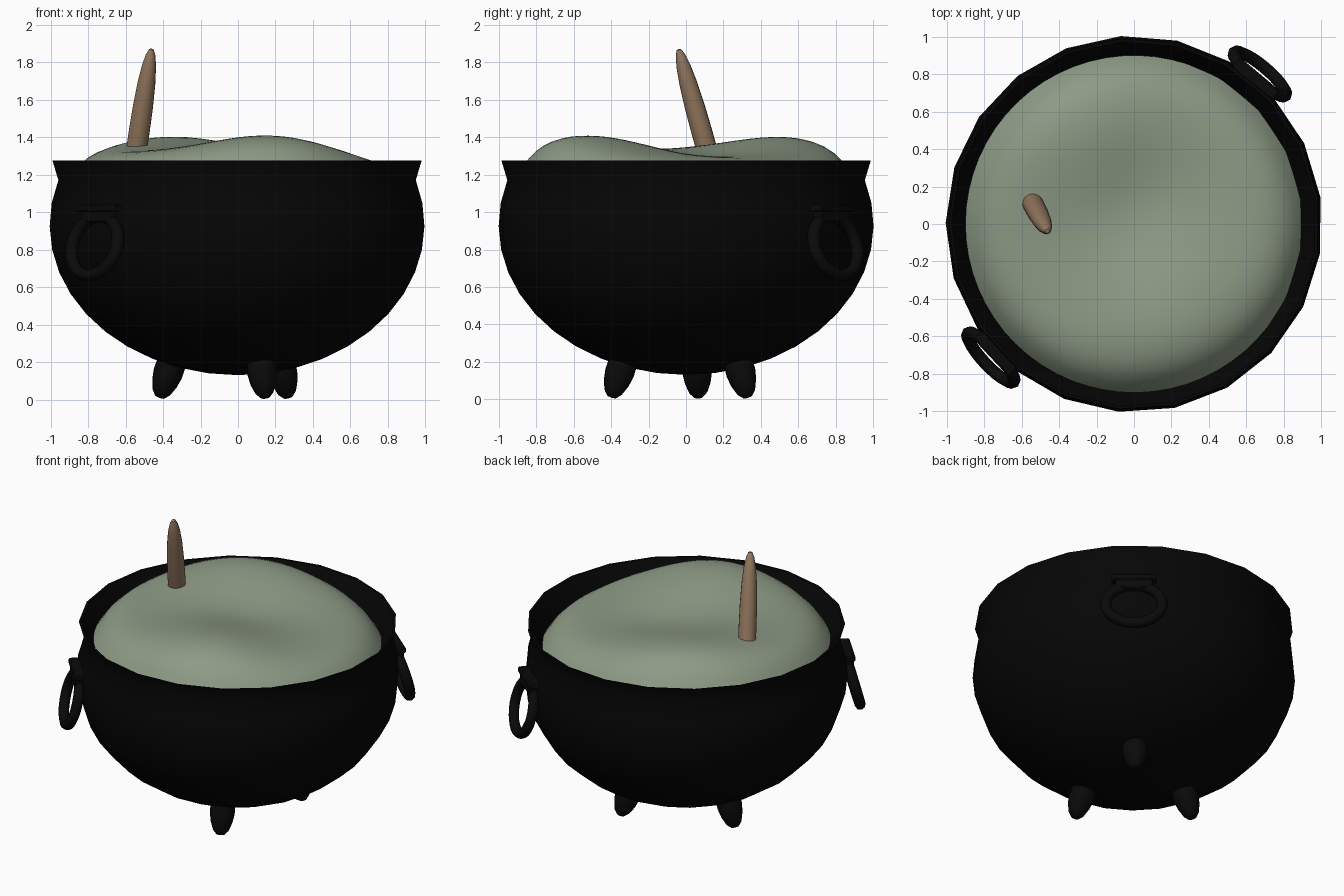
import bpy, bmesh, math
from mathutils import Vector, Matrix

cube = bpy.data.objects.get("Cube")
if cube:
    bpy.data.objects.remove(cube, do_unlink=True)


def material(name, rgb):
    mat = bpy.data.materials.new(name)
    mat.use_nodes = True
    mat.diffuse_color = (*rgb, 1)
    bsdf = mat.node_tree.nodes["Principled BSDF"]
    bsdf.inputs["Base Color"].default_value = (*rgb, 1)
    bsdf.inputs["Roughness"].default_value = 0.8
    return mat


IRON = material("black iron", (0.0018, 0.0018, 0.0018))
FITTING = material("dark iron fitting", (0.003, 0.003, 0.003))
BREW = material("grey green brew", (0.27, 0.33, 0.24))
WOOD = material("brown wood", (0.3, 0.19, 0.115))


def finish(bm, name, mat, matrix=Matrix(), angle=40):
    bmesh.ops.recalc_face_normals(bm, faces=bm.faces)
    mesh = bpy.data.meshes.new(name)
    bm.to_mesh(mesh)
    bm.free()
    mesh.materials.append(mat)
    obj = bpy.data.objects.new(name, mesh)
    bpy.context.collection.objects.link(obj)
    obj.matrix_world = matrix
    bpy.ops.object.select_all(action="DESELECT")
    obj.select_set(True)
    bpy.context.view_layer.objects.active = obj
    bpy.ops.object.shade_smooth_by_angle(angle=math.radians(angle))
    return obj


def lathe(profile, sides, phase=0.0):
    """Revolve (radius, height) points about z; zero radius closes an end."""
    bm = bmesh.new()
    rings = []
    for r, z in profile:
        if r == 0:
            rings.append([bm.verts.new((0, 0, z))] * sides)
        else:
            angles = [phase + math.tau * i / sides for i in range(sides)]
            rings.append([bm.verts.new((r * math.cos(a), r * math.sin(a), z)) for a in angles])
    for low, high in zip(rings, rings[1:]):
        for i in range(sides):
            j = (i + 1) % sides
            corners = dict.fromkeys((low[i], low[j], high[j], high[i]))
            bm.faces.new(list(corners))
    return bm


def along(start, end):
    """Place a lathe so its z axis runs from start towards end."""
    start, end = Vector(start), Vector(end)
    return Matrix.Translation(start) @ (end - start).to_track_quat("Z", "Y").to_matrix().to_4x4()


# Pot: ellipsoid belly up to the neck, flared sharp lip and sloping inner wall
SIDES, PHASE = 21, math.radians(8.2)
belly = [math.radians(-90 + 107.5 * i / 12) for i in range(1, 13)]
pot = [(0, 0.13)] + [(1.005 * math.cos(a), 0.93 + 0.8 * math.sin(a)) for a in belly]
pot += [(0.99, 1.275), (0.975, 1.275), (0.915, 1.17), (0.885, 1.08)]
finish(lathe(pot, SIDES, PHASE), "pot", IRON)


# Brew: flat-topped dome with two swells and a dip between them
def swell(v, x, y, height, spread):
    return height * math.exp(-((v.x - x) ** 2 + (v.y - y) ** 2) / spread)


brew = lathe([(0.9 * i / 20, 0) for i in range(21)], SIDES * 3, PHASE)
for v in brew.verts:
    r = v.co.xy.length / 0.9
    v.co.z = 1.14 + 0.16 * (1 - r ** 10) - 0.03 * v.co.x
    v.co.z += (swell(v.co, 0.18, -0.55, 0.115, 0.22) + swell(v.co, -0.32, 0.52, 0.097, 0.26)
               + swell(v.co, 0.03, 0.12, -0.035, 0.1))
finish(brew, "brew", BREW, angle=60)

# Stirring stick leaning out of the brew
stick = [(0, 0), (0.055, 0), (0.056, 0.15), (0.054, 0.3), (0.048, 0.43),
         (0.038, 0.53), (0.026, 0.59), (0.013, 0.622), (0, 0.627)]
finish(lathe(stick, 16), "stirring_stick", WOOD,
       along((-0.55, 0.128, 1.275), (-0.46, -0.042, 1.88)))

# Three stubby pointed feet, splayed outwards
foot = [(0, 0), (0.025, 0.004), (0.05, 0.032), (0.07, 0.085), (0.08, 0.14), (0.078, 0.25)]
for name, deg in (("front_foot", -70), ("back_foot", 51), ("side_foot", 171)):
    c, s = math.cos(math.radians(deg)), math.sin(math.radians(deg))
    finish(lathe(foot, 12), name, FITTING,
           along((0.425 * c, 0.425 * s, 0.008), (0.34 * c, 0.34 * s, 0.25)))


def box(bm, size, centre):
    made = bmesh.ops.create_cube(bm, size=1)["verts"]
    bmesh.ops.scale(bm, vec=size, verts=made)
    bmesh.ops.translate(bm, vec=centre, verts=made)


# Two hanging ring handles, each on a bracket
for side, deg in (("left", 50), ("right", 223)):
    turn = Matrix.Rotation(math.radians(deg), 4, "Z")
    bracket = bmesh.new()
    box(bracket, (0.1, 0.28, 0.04), (0.995, 0, 1.02))
    box(bracket, (0.09, 0.23, 0.06), (0.995, 0, 0.975))
    bmesh.ops.bevel(bracket, geom=bracket.edges[:], offset=0.008, segments=1, affect="EDGES")
    finish(bracket, side + "_bracket", FITTING, turn)

    tube = [(0.172 + 0.034 * math.cos(math.tau * i / 8), 0.034 * math.sin(math.tau * i / 8))
            for i in range(9)]
    ring = lathe(tube, 24)
    bmesh.ops.remove_doubles(ring, verts=ring.verts, dist=0.0001)
    bmesh.ops.scale(ring, vec=(0.95, 1.03, 1), verts=ring.verts)
    hang = Matrix.Translation((1.045, 0, 0.82)) @ Matrix.Rotation(math.radians(75), 4, "Y")
    finish(ring, side + "_ring_handle", FITTING, turn @ hang, angle=60)
